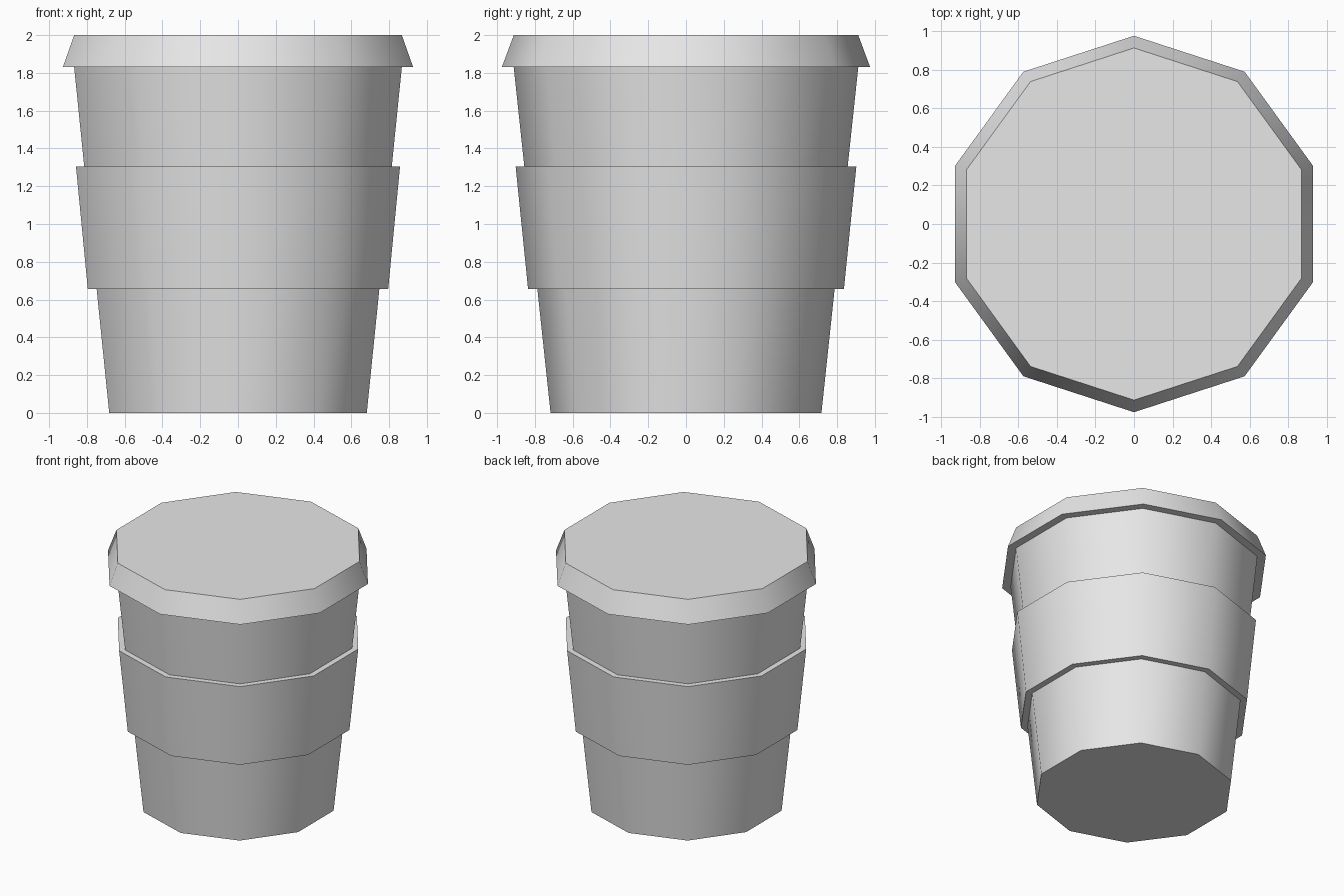
import bpy, bmesh, math

if "Cube" in bpy.data.objects:
    bpy.data.objects.remove(bpy.data.objects["Cube"])

SIDES = 10

grey = bpy.data.materials.new("light_grey")
grey.diffuse_color = (0.8, 0.8, 0.8, 1)
grey.use_nodes = True
grey.node_tree.nodes["Principled BSDF"].inputs["Base Color"].default_value = grey.diffuse_color


def lathe(name, profile, cap_bottom=False, cap_top=False, closed=False):
    """Spin (radius, z) points into a ten-sided part with a corner facing front."""
    bm = bmesh.new()
    rings = []
    for r, z in profile:
        angles = [2 * math.pi * i / SIDES - math.pi / 2 for i in range(SIDES)]
        rings.append([bm.verts.new((r * math.cos(a), r * math.sin(a), z)) for a in angles])
    pairs = list(zip(rings, rings[1:]))
    if closed:
        pairs.append((rings[-1], rings[0]))
    for lo, hi in pairs:
        for i in range(SIDES):
            j = (i + 1) % SIDES
            bm.faces.new((lo[i], lo[j], hi[j], hi[i]))
    if cap_bottom:
        bm.faces.new(rings[0][::-1])
    if cap_top:
        bm.faces.new(rings[-1])
    bmesh.ops.recalc_face_normals(bm, faces=bm.faces)
    mesh = bpy.data.meshes.new(name)
    bm.to_mesh(mesh)
    bm.free()
    mesh.materials.append(grey)
    obj = bpy.data.objects.new(name, mesh)
    bpy.context.collection.objects.link(obj)
    # Smooth around the sides, sharp at the rims
    bpy.ops.object.select_all(action='DESELECT')
    obj.select_set(True)
    bpy.context.view_layer.objects.active = obj
    bpy.ops.object.shade_smooth_by_angle(angle=math.radians(45))
    return obj


def cup_radius(z):
    return 0.717 + (0.912 - 0.717) * z / 1.83


# Tapered cup body
lathe("cup", [(cup_radius(0), 0), (cup_radius(1.83), 1.83)], cap_bottom=True, cap_top=True)

# Sleeve wrapped around the middle
LOW, HIGH = 0.655, 1.305
lathe("sleeve", [(cup_radius(LOW), LOW), (0.836, LOW), (0.902, HIGH), (cup_radius(HIGH), HIGH)],
      closed=True)

# Flared lid with an overhanging rim
lathe("lid", [(cup_radius(1.83), 1.83), (0.975, 1.83), (0.912, 2.0)], cap_top=True)
